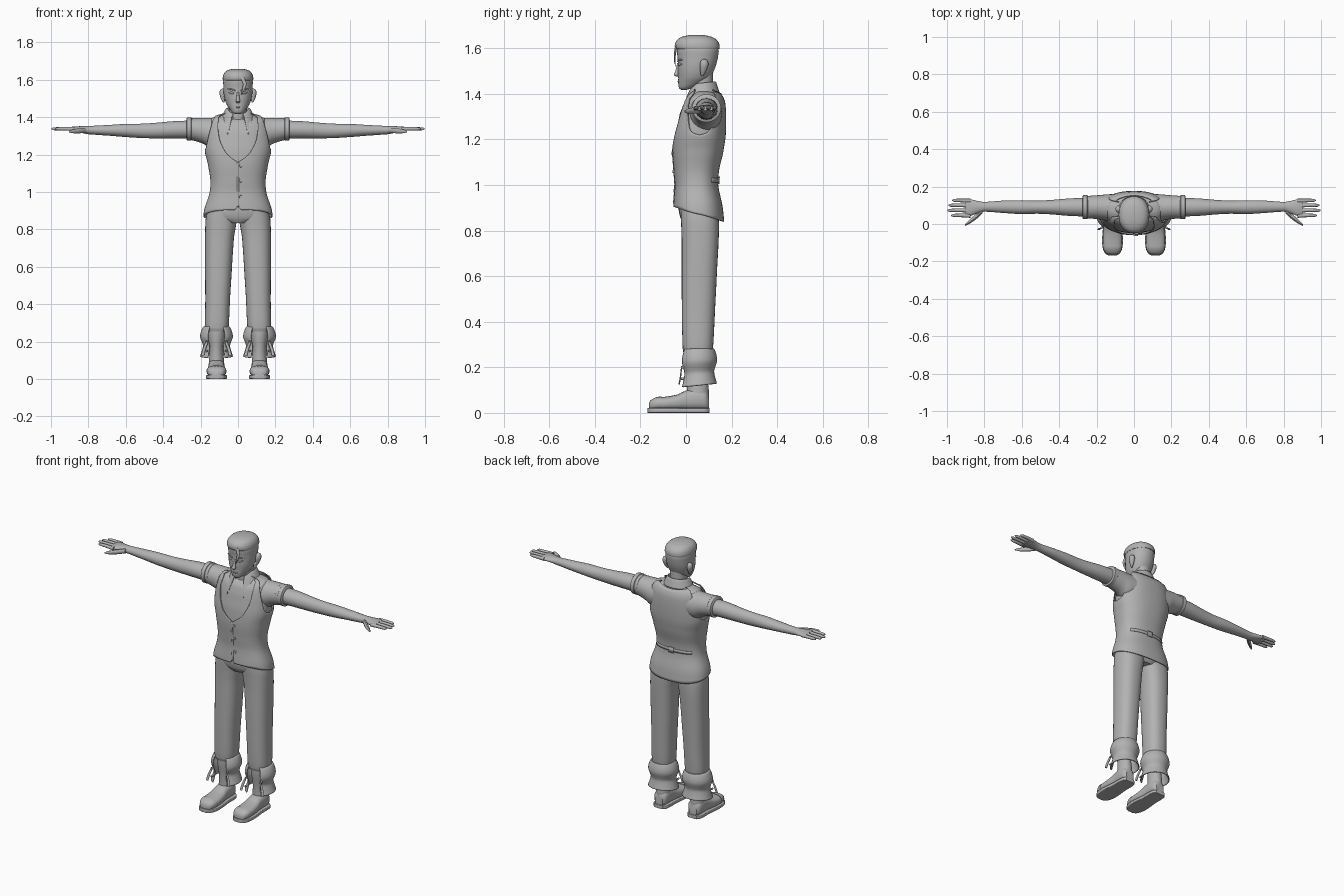
import bpy, math
from math import sin, cos, radians, pi

grey = bpy.data.materials.new("plain grey")
grey.diffuse_color = (0.45, 0.45, 0.45, 1)


def interp(tab, t):
    """Smooth curve through table rows keyed by their first number."""
    t = min(max(t, tab[0][0]), tab[-1][0])
    i = 0
    while i < len(tab) - 2 and t > tab[i + 1][0]:
        i += 1
    a, b = tab[i], tab[i + 1]
    p, q = tab[max(i - 1, 0)], tab[min(i + 2, len(tab) - 1)]
    h = b[0] - a[0]
    s = (t - a[0]) / h
    out = []
    for k in range(1, len(a)):
        m0 = (b[k] - p[k]) / (b[0] - p[0]) * h * 0.8
        m1 = (q[k] - a[k]) / (q[0] - a[0]) * h * 0.8
        out.append((2*s**3 - 3*s*s + 1)*a[k] + (s**3 - 2*s*s + s)*m0
                   + (3*s*s - 2*s**3)*b[k] + (s**3 - s*s)*m1)
    return out


def se(a, p):
    """Unit superellipse point at angle a."""
    c, s = cos(a), sin(a)
    return (math.copysign(abs(c)**(2/p), c), math.copysign(abs(s)**(2/p), s))


def finish(name, verts, faces, mirror=False, thick=0, angle=40):
    me = bpy.data.meshes.new(name)
    me.from_pydata(verts, [], faces)
    me.materials.append(grey)
    ob = bpy.data.objects.new(name, me)
    bpy.context.collection.objects.link(ob)
    bpy.ops.object.select_all(action='DESELECT')
    bpy.context.view_layer.objects.active = ob
    ob.select_set(True)
    bpy.ops.object.mode_set(mode='EDIT')
    bpy.ops.mesh.select_all(action='SELECT')
    bpy.ops.mesh.normals_make_consistent(inside=False)
    bpy.ops.object.mode_set(mode='OBJECT')
    bpy.ops.object.shade_smooth_by_angle(angle=radians(angle))
    if thick:
        m = ob.modifiers.new("thickness", 'SOLIDIFY')
        m.thickness, m.offset = thick, 0
    if mirror:
        ob.modifiers.new("mirror", 'MIRROR')
    return ob


def grid(name, f, nu, nv, closed=True, caps=False, **kw):
    """Surface from f(u, v), u around and v along, both 0..1."""
    w = nu if closed else nu + 1
    verts = [f(i / nu, j / nv) for j in range(nv + 1) for i in range(w)]
    faces = [(j*w + i, j*w + (i + 1) % w, (j + 1)*w + (i + 1) % w, (j + 1)*w + i)
             for j in range(nv) for i in range(nu)]
    if caps:
        faces += [tuple(range(w)), tuple(range(nv*w, nv*w + w))]
    return finish(name, verts, faces, **kw)


def loft(name, rings, axis='z', n=28, p=2.0, sub=3, **kw):
    """Rings are (position, centre u, radius u, centre v, radius v)."""
    order = {'z': (1, 2, 0), 'x': (0, 1, 2), 'y': (1, 0, 2)}[axis]
    ts = [rings[0][0]]
    for a, b in zip(rings, rings[1:]):
        ts += [a[0] + (b[0] - a[0])*k/sub for k in range(1, sub + 1)]
    nv = len(ts) - 1

    def f(u, v):
        t = ts[round(v*nv)]
        uc, ru, vc, rv = interp(rings, t)
        c, s = se(2*pi*u, p)
        q = (t, uc + ru*c, vc + rv*s)
        return tuple(q[k] for k in order)
    return grid(name, f, n, nv, caps=True, **kw)


def tube(name, pts, mirror=True, n=10, flat=1.0):
    """Tapered tube through (x, y, z, r); rings across its main direction."""
    d = [abs(pts[-1][k] - pts[0][k]) for k in range(3)]
    ax = d.index(max(d))
    a, b = [k for k in range(3) if k != ax]
    rows = sorted((q[ax], q[a], q[3], q[b], q[3]*flat) for q in pts)
    return loft(name, rows, 'xyz'[ax], n, mirror=mirror)


# Torso form: height, half width, front y, back y
TORSO = [(.83, .178, -.04, .157), (.9, .17, -.044, .15), (1.0, .14, -.038, .13),
         (1.06, .136, -.042, .133), (1.15, .15, -.048, .153), (1.22, .166, -.044, .163),
         (1.30, .164, -.03, .165), (1.36, .155, -.013, .16), (1.39, .145, .01, .145),
         (1.403, .125, .035, .13), (1.412, .07, .035, .115)]


def torso(deg, z, off):
    rx, yf, yb = interp(TORSO, z)
    c, s = se(radians(deg), 2.4)
    lift = off*min(max((z - 1.3)/.1, 0), 1)
    return ((rx + off)*c, (yf + yb)/2 + ((yb - yf)/2 + off)*s, z + lift)


def table_top(front, back):
    def top(deg):
        s = sin(radians(deg))
        e = math.degrees(math.asin(min(1, abs(s))))
        return interp(front if s < 0 else back, e)[0]
    return top


def patch(name, off, top, bottom, a0=0, a1=360, nu=120, nv=36, **kw):
    def f(u, v):
        d = a0 + (a1 - a0)*u
        lo, hi = bottom(d), top(d)
        return torso(d, lo + (hi - lo)*v, off)
    return grid(name, f, nu, nv, closed=(a1 - a0 == 360), **kw)


# Vest with V neck, armholes and a dipping back hem; shirt and chest beneath
ARM = [(0, 1.22), (18, 1.24), (30, 1.31), (40, 1.403)]
vest_top = table_top(ARM + [(50, 1.40), (55, 1.33), (62, 1.265), (75, 1.20), (90, 1.16)],
                     ARM + [(50, 1.403), (90, 1.392)])
patch("vest", .009, vest_top,
      lambda d: .872 - .033*sin(radians(d)) + (.018 if abs(d - 270) < 2.5 else 0), thick=.005)
shirt_top = table_top([(0, 1.412), (55, 1.412), (65, 1.38), (76, 1.33), (90, 1.30)],
                      [(0, 1.412), (90, 1.412)])
patch("shirt", 0, shirt_top, lambda d: 1.13)
patch("chest_skin", -.005, lambda d: 1.412, lambda d: 1.27, 215, 325, 40, 16)
patch("vest_front_edge", .0125, lambda d: 1.16, lambda d: .92, 269, 271, 2, 20, thick=.002)
patch("vest_back_strap", .0125, lambda d: 1.03, lambda d: 1.012, 40, 140, 30, 1, thick=.003)
patch("strap_buckle", .015, lambda d: 1.037, lambda d: 1.005, 86, 94, 4, 2, thick=.006)
for z in (1.14, 1.06, .975):
    x, y, _ = torso(275, z, .012)
    loft("vest_button", [(y - .005, .014, .007, z, .007), (y + .003, .014, .009, z, .009)],
         'y', 14, sub=1)


# Collar: stand folded over into a fall with two front points
def collar(u, v):
    d = radians(-90 + 28 + 304*u)
    point = max(0, 1 - min(u, 1 - u)/.13)
    rx, ry, z = interp([(0, .056, .056, 1.385), (.45, .06, .058, 1.438),
                        (.55, .063, .06, 1.438), (1, .088, .076, 1.39)], v)
    back = (sin(d) + 1)/2
    k = point*max(0, v - .5)*2
    return (rx*cos(d) + math.copysign(.012, cos(d))*k, .07 + ry*sin(d) - .03*k,
            z + .012*back*min(v*2, 1) - .06*k - .025*point*min(v*2, 1))


grid("shirt_collar", collar, 64, 12, closed=False, thick=.005)

# Neck and head
loft("neck", [(1.36, 0, .055, .07, .052), (1.40, 0, .048, .07, .05), (1.49, 0, .048, .07, .048)])
HEAD = [(1.417, .016, -.02, .0), (1.425, .03, -.03, .03), (1.445, .046, -.034, .075),
        (1.47, .062, -.034, .105), (1.50, .072, -.036, .122), (1.53, .077, -.036, .133),
        (1.56, .078, -.037, .14), (1.60, .078, -.04, .143), (1.63, .06, -.02, .12)]
loft("head", [(z, 0, r, (f + b)/2, (b - f)/2) for z, r, f, b in HEAD], n=40, p=2.15)
HAIR = [(1.596, .08, -.044, .146), (1.604, .082, -.049, .148), (1.622, .08, -.048, .145),
        (1.64, .071, -.036, .132), (1.652, .054, -.014, .108), (1.658, .03, .015, .08)]
loft("hair", [(z, 0, r, (f + b)/2, (b - f)/2) for z, r, f, b in HAIR], n=40, p=2.2)
tube("hair_lock", [(.018, -.046, 1.52, .002), (.03, -.05, 1.55, .007),
                   (.036, -.048, 1.58, .01), (.02, -.042, 1.615, .012)], False, flat=.5)
tube("nose", [(0, -.038, 1.476, .006), (0, -.042, 1.483, .012), (0, -.038, 1.50, .009),
              (0, -.034, 1.535, .005)], False)
tube("brow", [(.014, -.036, 1.543, .003), (.035, -.031, 1.549, .004), (.058, -.016, 1.55, .002)])
tube("eye", [(.018, -.032, 1.528, .002), (.033, -.028, 1.53, .007), (.05, -.018, 1.532, .002)])
tube("mouth", [(-.02, -.03, 1.453, .002), (0, -.033, 1.454, .004), (.02, -.03, 1.453, .002)], False)
tube("ear", [(.076, .07, 1.478, .004), (.08, .075, 1.495, .01), (.083, .079, 1.525, .016),
             (.083, .08, 1.545, .013), (.08, .08, 1.553, .004)], n=14, flat=1.2)

# Sleeves with rolled cuffs
loft("sleeve", [(.11, .085, .075, 1.315, .083), (.15, .088, .07, 1.316, .08),
                (.19, .09, .064, 1.328, .068), (.25, .09, .06, 1.336, .058)], 'x', mirror=True)
for x0, x1, r in ((.226, .252, .061), (.246, .276, .064)):
    loft("sleeve_cuff", [(x0, .09, r - .005, 1.337, r - .006), (x0 + .004, .09, r, 1.337, r - .002),
                         (x1 - .004, .09, r, 1.337, r - .002), (x1, .09, r - .006, 1.337, r - .007)],
         'x', sub=1, mirror=True)

# Arms, hands, fingers
loft("arm", [(.25, .09, .05, 1.334, .048), (.34, .09, .047, 1.333, .046),
             (.45, .09, .038, 1.328, .041), (.52, .09, .035, 1.327, .038),
             (.60, .09, .037, 1.329, .035), (.70, .092, .033, 1.33, .028),
             (.80, .092, .026, 1.331, .022), (.84, .09, .034, 1.334, .018),
             (.88, .087, .046, 1.336, .014), (.90, .086, .045, 1.336, .01)], 'x', mirror=True)
for y, tip in ((.126, .972), (.1, .992), (.073, .998), (.046, .978)):
    tube("finger", [(.875, y - .002, 1.337, .011), (.93, y, 1.338, .0095),
                    (tip - .012, y, 1.338, .008), (tip, y, 1.338, .003)])
tube("thumb", [(.81, .07, 1.33, .014), (.85, .035, 1.327, .014), (.885, .008, 1.324, .010),
               (.903, -.006, 1.323, .004)])

# Trousers
loft("trouser_seat", [(.835, 0, .06, .058, .07), (.86, 0, .155, .058, .084),
                      (.90, 0, .162, .055, .088), (.96, 0, .145, .05, .08)], n=40, p=2.4)
LEG = [(.255, .113, .055, .052, .06), (.275, .113, .063, .052, .066), (.42, .109, .066, .054, .072),
       (.60, .104, .072, .058, .077), (.75, .099, .077, .062, .081), (.82, .093, .082, .062, .083),
       (.86, .087, .085, .06, .083), (.92, .08, .078, .055, .08)]
loft("trouser_leg", LEG, n=32, p=2.4, sub=4, mirror=True)

# Flared lower cuffs, open at the front, with loose straps
CUFF = [(0, .275, .056, .058), (1, .278, .068, .068), (2, .25, .081, .078), (3, .222, .084, .08),
        (4, .18, .069, .068), (5, .15, .076, .072), (6, .12, .086, .08)]


def cuff(u, v):
    z, rx, ry = interp(CUFF, v*6)
    d = radians(-90 + 32 + 296*u)
    return (.115 + rx*cos(d), .053 + ry*sin(d), z + .008*sin(d)*v)


grid("trouser_cuff", cuff, 40, 24, closed=False, thick=.006, mirror=True)
for s in (-1, 1):
    tube("cuff_strap", [(.115 + s*.052, -.02, .195, .007), (.115 + s*.066, -.024, .16, .008),
                        (.115 + s*.074, -.03, .125, .008)], flat=.4)
    for z in (.2, .15):
        loft("cuff_button", [(-.022, .115 + s*.052, .005, z, .005), (-.008, .115 + s*.052, .006, z, .006)],
             'y', 10, sub=1, mirror=True)

# Boots: shaft, foot, toe cap, sole
loft("boot_shaft", [(.06, .115, .042, .05, .05), (.10, .115, .04, .052, .048),
                    (.16, .115, .036, .048, .046), (.23, .115, .045, .045, .052),
                    (.27, .115, .05, .048, .056)], mirror=True)
FOOT = [(-.163, .018, .04), (-.155, .034, .053), (-.13, .047, .066), (-.09, .052, .071),
        (-.04, .049, .08), (0, .044, .098), (.05, .044, .11), (.085, .04, .10), (.1, .026, .08)]


def foot(name, rows, grow):
    loft(name, [(y, .115, r + grow, (t + grow + .012)/2, (t + grow - .012)/2) for y, r, t in rows],
         'y', p=2.5, mirror=True)


foot("boot_foot", FOOT, 0)
foot("toe_cap", FOOT[:3] + [(-.108, .05, .069)], .003)
loft("boot_sole", [(y*1.03, .115, r + .004, .011, .011) for y, r, t in FOOT], 'y', p=8, mirror=True)
